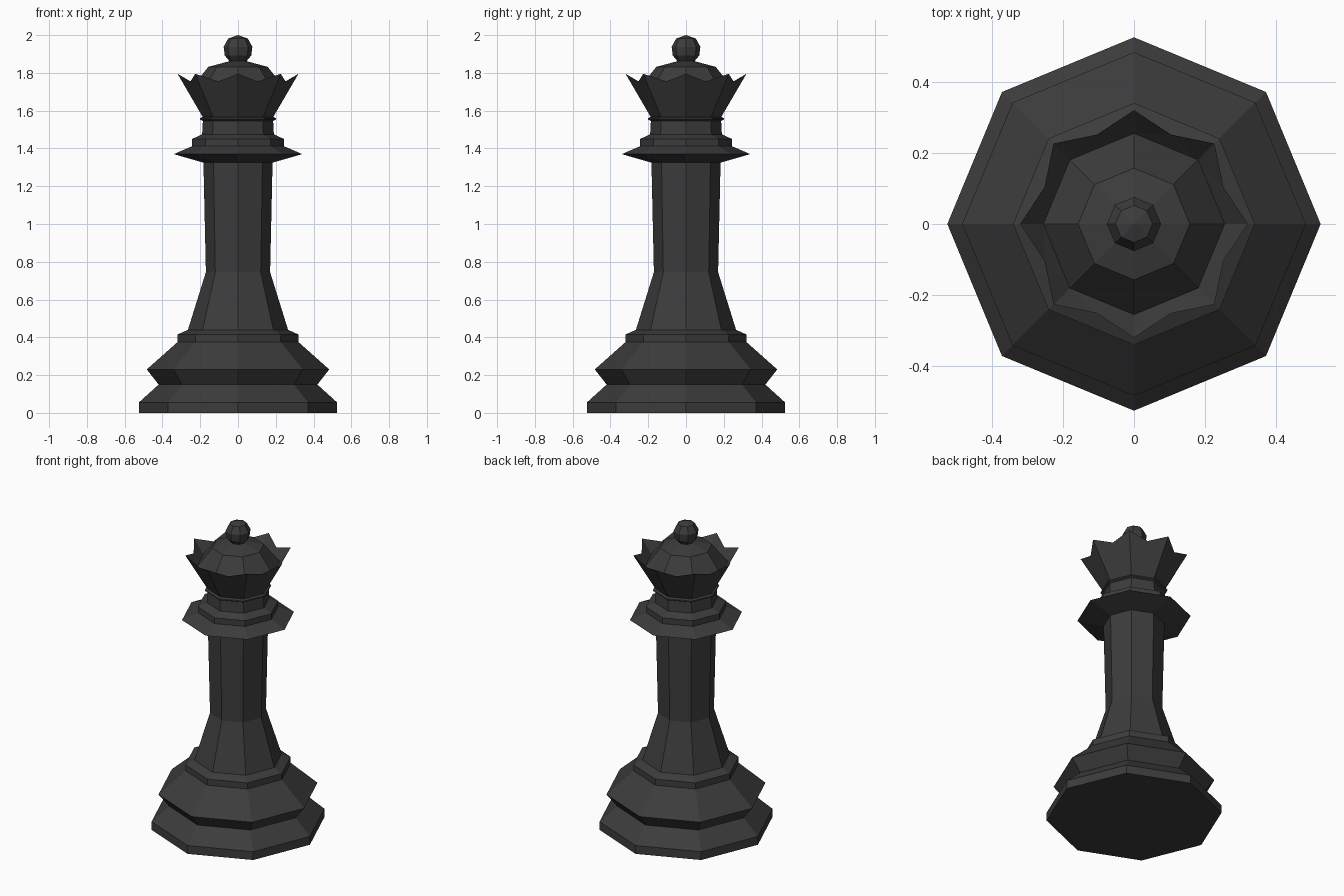
import bpy, bmesh
from math import cos, sin, pi

if "Cube" in bpy.data.objects:
    bpy.data.objects.remove(bpy.data.objects["Cube"])

SIDES = 8


def ring(bm, r, z, offset=0.0):
    return [bm.verts.new((r * cos((i + offset) * 2 * pi / SIDES),
                          r * sin((i + offset) * 2 * pi / SIDES), z))
            for i in range(SIDES)]


def finish(bm, name):
    mesh = bpy.data.meshes.new(name)
    bm.to_mesh(mesh)
    bm.free()
    obj = bpy.data.objects.new(name, mesh)
    bpy.context.collection.objects.link(obj)
    mat = bpy.data.materials.get("black") or bpy.data.materials.new("black")
    mat.diffuse_color = (0.045, 0.045, 0.045, 1)
    mat.use_nodes = True
    mat.node_tree.nodes["Principled BSDF"].inputs["Base Color"].default_value = mat.diffuse_color
    mesh.materials.append(mat)


def lathe(name, profile, cap_bottom=False, apex=None):
    """Eight-sided turned part from (radius, z) pairs, listed upwards."""
    bm = bmesh.new()
    rings = [ring(bm, r, z) for r, z in profile]
    for a, b in zip(rings, rings[1:]):
        for i in range(SIDES):
            j = (i + 1) % SIDES
            bm.faces.new((a[i], a[j], b[j], b[i]))
    if cap_bottom:
        bm.faces.new(rings[0][::-1])
    if apex is not None:
        tip = bm.verts.new((0, 0, apex))
        for i in range(SIDES):
            bm.faces.new((rings[-1][i], rings[-1][(i + 1) % SIDES], tip))
    finish(bm, name)


# Stepped base
lathe("base", [(0.525, 0), (0.525, 0.055), (0.42, 0.15), (0.483, 0.23),
               (0.32, 0.375), (0.32, 0.415), (0.265, 0.44)], cap_bottom=True)

# Tapered shaft
lathe("shaft", [(0.265, 0.44), (0.17, 0.745), (0.183, 1.325)])

# Collar and neck
lathe("collar", [(0.183, 1.325), (0.34, 1.37), (0.243, 1.412), (0.243, 1.45),
                 (0.19, 1.475), (0.186, 1.545), (0.2, 1.552), (0.2, 1.56),
                 (0.187, 1.567)])

# Pointed crown: flared outer wall, eight tips with notches, sloped inner wall
bm = bmesh.new()
low = ring(bm, 0.187, 1.567)
tips = ring(bm, 0.32, 1.795)
notch = ring(bm, 0.272, 1.755, 0.5)
inner = ring(bm, 0.255, 1.71)
for i in range(SIDES):
    j = (i + 1) % SIDES
    bm.faces.new((low[i], low[j], tips[j], notch[i], tips[i]))
    bm.faces.new((tips[i], notch[i], inner[i]))
    bm.faces.new((notch[i], inner[j], inner[i]))
    bm.faces.new((notch[i], tips[j], inner[j]))
finish(bm, "crown")

# Dome inside the crown
lathe("crown_dome", [(0.255, 1.71), (0.157, 1.832), (0.045, 1.862)])

# Ball on top
lathe("top_ball", [(0.045, 1.862), (0.07, 1.892), (0.076, 1.938), (0.052, 1.982)],
      apex=2.0)
